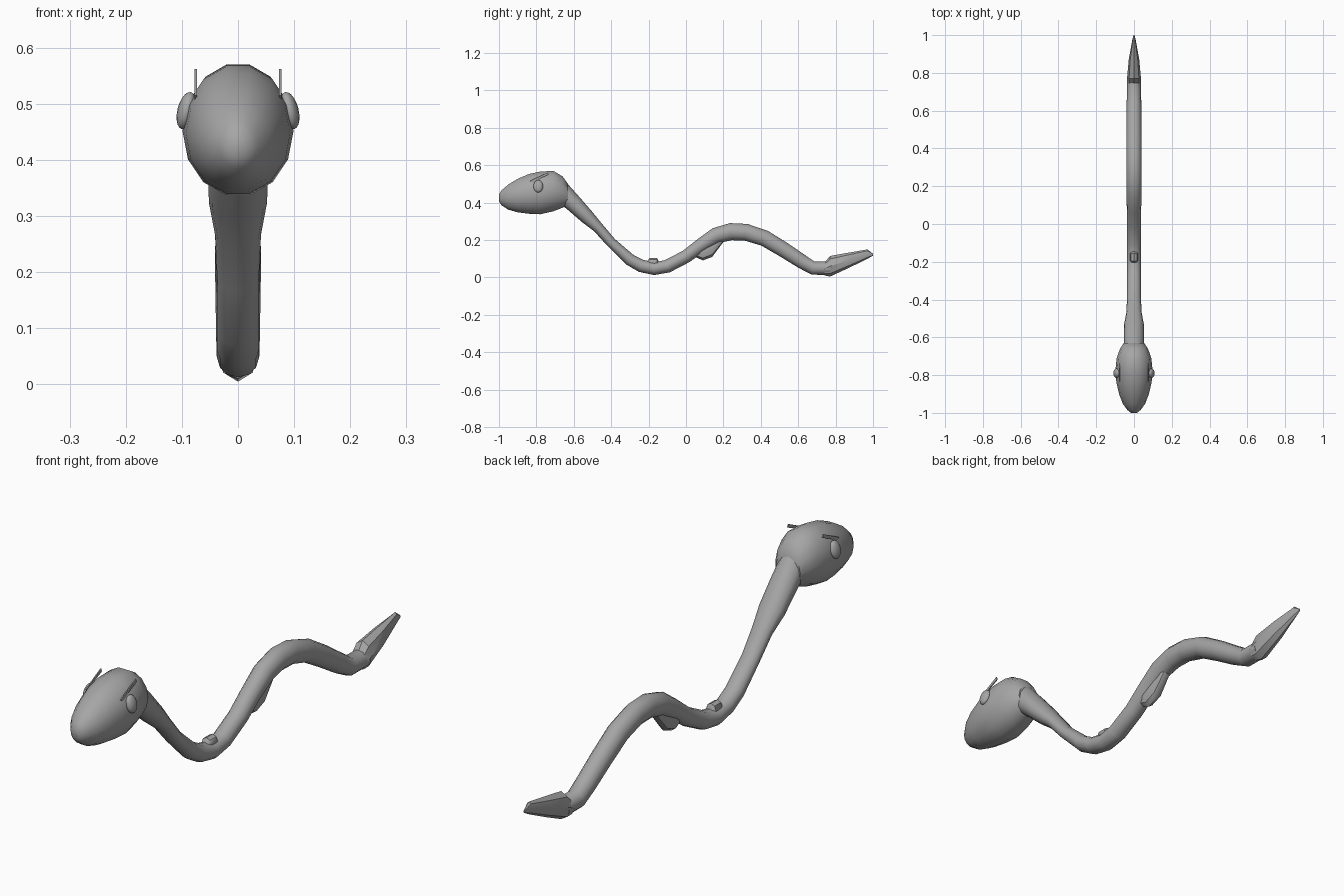
import bpy, bmesh, math
from mathutils import Vector

cube = bpy.data.objects.get("Cube")
if cube:
    bpy.data.objects.remove(cube, do_unlink=True)

grey = bpy.data.materials.new("snake_grey")
grey.use_nodes = True
colour = (0.38, 0.38, 0.38, 1)
grey.diffuse_color = colour
grey.node_tree.nodes["Principled BSDF"].inputs["Base Color"].default_value = colour


def add_object(name, bm, angle=40):
    """Turn a bmesh into a smooth shaded object."""
    bmesh.ops.recalc_face_normals(bm, faces=bm.faces)
    mesh = bpy.data.meshes.new(name)
    bm.to_mesh(mesh)
    bm.free()
    obj = bpy.data.objects.new(name, mesh)
    mesh.materials.append(grey)
    bpy.context.collection.objects.link(obj)
    bpy.ops.object.select_all(action='DESELECT')
    obj.select_set(True)
    bpy.context.view_layer.objects.active = obj
    bpy.ops.object.shade_smooth_by_angle(angle=math.radians(angle))
    return obj


def loft(name, stations, sides=12, follow=False, angle=40):
    """Skin oval rings (y, z, half width, half height); follow tilts them along the path."""
    bm = bmesh.new()
    rings = []
    for i, (y, z, w, h) in enumerate(stations):
        up = Vector((0, 0, 1))
        if follow:
            a = stations[max(i - 1, 0)]
            b = stations[min(i + 1, len(stations) - 1)]
            up = Vector((0, a[1] - b[1], b[0] - a[0])).normalized()
        ring = []
        for k in range(sides):
            t = math.tau * k / sides
            ring.append(bm.verts.new(Vector((w * math.cos(t), y, z)) + up * h * math.sin(t)))
        rings.append(ring)
    for a, b in zip(rings, rings[1:]):
        for k in range(sides):
            n = (k + 1) % sides
            bm.faces.new((a[k], a[n], b[n], b[k]))
    bm.faces.new(rings[0])
    bm.faces.new(rings[-1])
    return add_object(name, bm, angle)


# Winding body
loft("body", [
    (-.67, .46, .052, .055), (-.60, .395, .053, .046), (-.53, .325, .052, .039),
    (-.47, .267, .041, .029), (-.40, .187, .037, .027), (-.30, .095, .037, .032),
    (-.24, .062, .037, .034), (-.17, .047, .037, .034), (-.10, .06, .037, .035),
    (0, .112, .037, .035), (.08, .172, .038, .037), (.16, .224, .04, .043),
    (.24, .245, .041, .046), (.32, .242, .041, .045), (.42, .21, .041, .043),
    (.52, .15, .04, .041), (.62, .085, .039, .038), (.68, .05, .038, .036),
    (.77, .05, .036, .036)], follow=True)

# Head, from blunt snout to neck
loft("head", [
    (-1, .425, .016, .02), (-.985, .426, .035, .042), (-.95, .43, .06, .069),
    (-.90, .438, .079, .092), (-.84, .447, .093, .109), (-.78, .452, .099, .117),
    (-.71, .462, .092, .111), (-.66, .457, .074, .086), (-.63, .442, .054, .058)],
    sides=14)

# Tapered tail tip
loft("tail_tip", [
    (.74, .045, .036, .034), (.77, .06, .037, .055), (.87, .092, .028, .041),
    (.97, .125, .01, .025), (1, .122, .003, .005)], sides=8, angle=30)

# Small lumps above and below the body
loft("upper_lump", [
    (-.21, .07, .015, .012), (-.195, .08, .021, .024),
    (-.155, .08, .021, .024), (-.14, .06, .015, .012)], sides=8)
loft("lower_lump", [
    (.05, .14, .02, .03), (.09, .135, .025, .044),
    (.14, .155, .025, .045), (.2, .205, .02, .015)], sides=8)

for side, label in ((1, "left"), (-1, "right")):
    # Oval eye leaning on the cheek
    bm = bmesh.new()
    bmesh.ops.create_uvsphere(bm, u_segments=16, v_segments=10, radius=1)
    eye = add_object(label + "_eye", bm)
    eye.scale = (.016, .026, .034)
    eye.rotation_euler = (0, -side * math.radians(14), 0)
    eye.location = (side * .092, -.79, .488)

    # Thin slanted brow plate
    bm = bmesh.new()
    outline = [(-.835, .515), (-.74, .562), (-.735, .55), (-.78, .53), (-.82, .505)]
    face = bm.faces.new([bm.verts.new((side * .0735, y, z)) for y, z in outline])
    extruded = bmesh.ops.extrude_face_region(bm, geom=[face])["geom"]
    bmesh.ops.translate(bm, vec=(side * .004, 0, 0),
                        verts=[v for v in extruded if isinstance(v, bmesh.types.BMVert)])
    add_object(label + "_brow", bm, 30)
